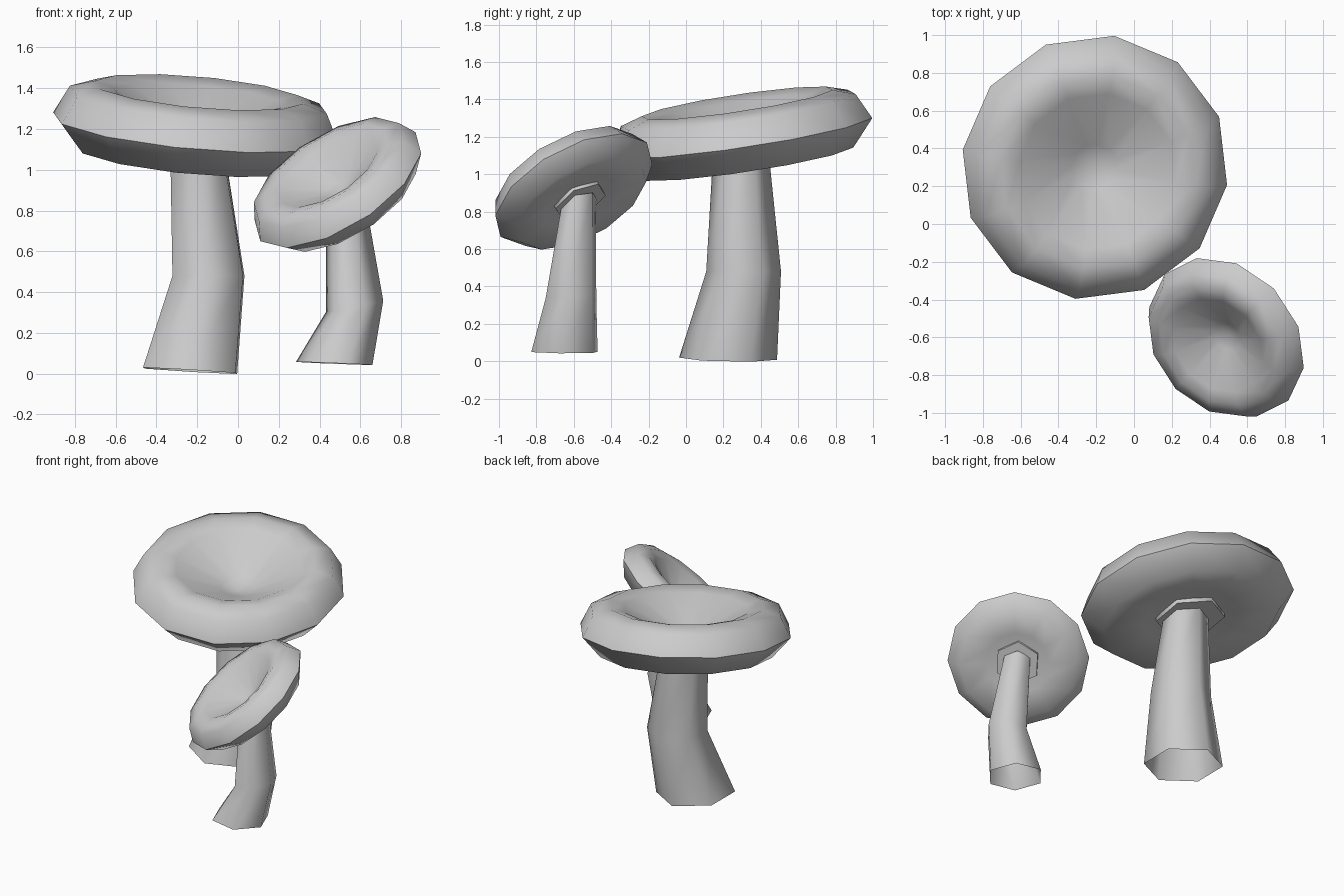
import bpy, bmesh
from math import cos, sin, radians, tau
from mathutils import Vector

if "Cube" in bpy.data.objects:
    bpy.data.objects.remove(bpy.data.objects["Cube"])

UP = Vector((0, 0, 1))


def normal(slope):
    return Vector((-slope[0], -slope[1], 1)).normalized()


def loft(name, rings, sides, phase):
    """Skin a list of (centre, radius, normal) rings; radius 0 is a pole."""
    bm = bmesh.new()
    loops = []
    for centre, r, n in rings:
        rot = UP.rotation_difference(n)
        count = sides if r > 0 else 1
        loops.append([bm.verts.new(Vector(centre) + rot @ Vector((
            r * cos(radians(phase) + tau * i / sides),
            r * sin(radians(phase) + tau * i / sides), 0)))
            for i in range(count)])
    for a, b in zip(loops, loops[1:]):
        for i in range(sides):
            j = (i + 1) % sides
            if len(a) == 1:
                bm.faces.new((a[0], b[j], b[i]))
            elif len(b) == 1:
                bm.faces.new((a[i], a[j], b[0]))
            else:
                bm.faces.new((a[i], a[j], b[j], b[i]))
    bmesh.ops.recalc_face_normals(bm, faces=bm.faces)
    mesh = bpy.data.meshes.new(name)
    bm.to_mesh(mesh)
    bm.free()
    ob = bpy.data.objects.new(name, mesh)
    bpy.context.collection.objects.link(ob)
    bpy.ops.object.select_all(action='DESELECT')
    ob.select_set(True)
    bpy.context.view_layer.objects.active = ob
    bpy.ops.object.shade_smooth_by_angle(angle=radians(65))
    return ob


# Cap cross-section (radius, height): funnel, rounded rim, hollow underside
CAP = [(0, -.05), (.12, -.015), (.42, .15), (.52, .178), (.64, .14),
       (.71, 0), (.585, -.143), (.32, -.115), (0, -.075)]
# Collar where the stem meets the cap
COLLAR = [(0, -.13), (.23, -.13), (.235, -.055), (0, -.055)]


def mushroom(name, centre, slope, scale, cap_phase, stem, stem_phase):
    n = normal(slope)
    c = Vector(centre)

    def place(profile):
        return [(c + n * h * scale, r * scale, n) for r, h in profile]

    loft(name + "_cap", place(CAP), 12, cap_phase)
    loft(name + "_collar", place(COLLAR), 6, stem_phase)
    # Stem: bent hexagonal tube, open at the foot
    loft(name + "_stem", [(p, r, normal(s)) for p, r, s in stem], 6, stem_phase)


mushroom("large_mushroom", (-.207, .30, 1.205), (-.09, .15), 1.0, 22,
         [((-.235, .225, .014), .262, (-.06, -.02)),
          ((-.145, .308, .48), .2, (0, 0)),
          ((-.2, .292, 1.11), .15, (-.09, .15))], 28)

mushroom("small_mushroom", (.49, -.60, .917), (.62, .56), .66, 15,
         [((.472, -.65, .05), .19, (-.04, -.01)),
          ((.572, -.615, .33), .145, (.2, .03)),
          ((.525, -.572, .865), .098, (.3, .27))], -9)
